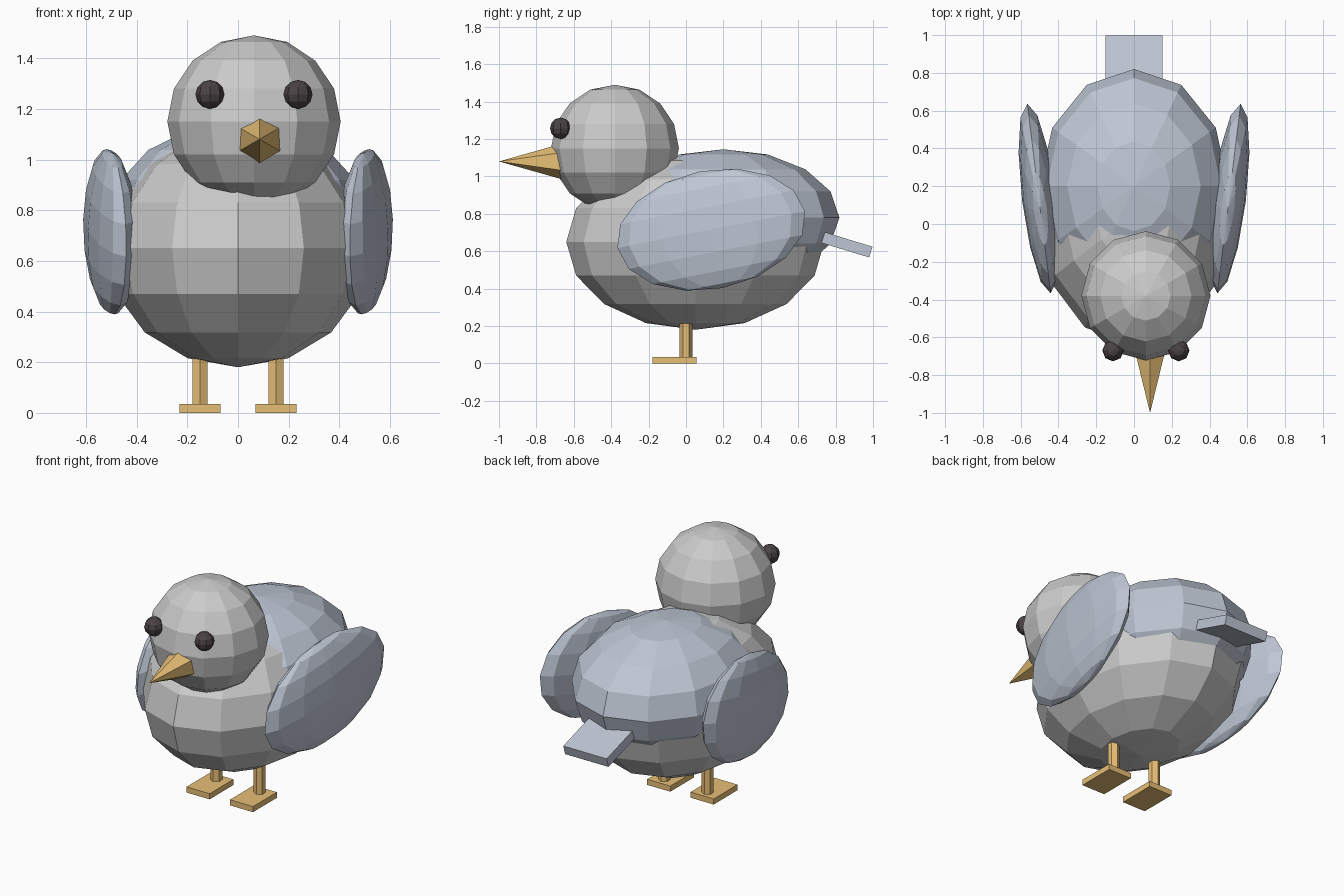
import bpy, bmesh
from math import radians
from mathutils import Matrix, Euler, Vector

if "Cube" in bpy.data.objects:
    bpy.data.objects.remove(bpy.data.objects["Cube"])


def material(name, rgb):
    m = bpy.data.materials.new(name)
    m.diffuse_color = (*rgb, 1)
    m.use_nodes = True
    m.node_tree.nodes["Principled BSDF"].inputs["Base Color"].default_value = m.diffuse_color
    return m


FEATHER = material("blue_grey", (0.52, 0.57, 0.66))
ORANGE = material("orange", (0.80, 0.52, 0.18))
DARK = material("dark", (0.07, 0.055, 0.06))


def finish(bm, name, mat):
    bmesh.ops.remove_doubles(bm, verts=bm.verts, dist=1e-5)
    bmesh.ops.recalc_face_normals(bm, faces=bm.faces)
    mesh = bpy.data.meshes.new(name)
    bm.to_mesh(mesh)
    bm.free()
    if mat:
        mesh.materials.append(mat)
    ob = bpy.data.objects.new(name, mesh)
    bpy.context.collection.objects.link(ob)
    return ob


def place(loc, scale=(1, 1, 1), rot=(0, 0, 0)):
    return Matrix.LocRotScale(Vector(loc), Euler([radians(a) for a in rot]), Vector(scale))


def ball(name, loc, radii, mat=None, rot=(0, 0, 0), seg=12, rings=8):
    bm = bmesh.new()
    bmesh.ops.create_uvsphere(bm, u_segments=seg, v_segments=rings, radius=1,
                              matrix=place(loc, radii, rot))
    return finish(bm, name, mat)


def box(name, loc, size, mat, rot=(0, 0, 0)):
    bm = bmesh.new()
    bmesh.ops.create_cube(bm, size=1, matrix=place(loc, size, rot))
    return finish(bm, name, mat)


def cone(name, loc, r1, r2, depth, mat, rot=(0, 0, 0)):
    bm = bmesh.new()
    bmesh.ops.create_cone(bm, cap_ends=True, segments=6, radius1=r1, radius2=r2,
                          depth=depth, matrix=place(loc, rot=rot))
    return finish(bm, name, mat)


# Body, feathered back and the slightly off-centre head
ball("body", (0, 0.05, 0.65), (0.52, 0.69, 0.47))
ball("back_feathers", (0, 0.20, 0.78), (0.50, 0.62, 0.365), FEATHER)
ball("head", (0.063, -0.38, 1.15), (0.342, 0.342, 0.34))

# Beak and tail
cone("beak", (0.085, -0.83, 1.08), 0.096, 0, 0.34, ORANGE, (90, 0, 0))
box("tail", (0, 0.816, 0.648), (0.30, 0.36, 0.06), FEATHER, (-17, 0, 0))

# Paired parts
for side, label in ((1, "left"), (-1, "right")):
    ball(label + "_eye", (0.063 + side * 0.174, -0.67, 1.257), (0.057,) * 3, DARK,
         seg=8, rings=6)
    ball(label + "_wing", (side * 0.503, 0.135, 0.715), (0.09, 0.515, 0.318), FEATHER,
         (11, 0, -side * 7))
    cone(label + "_leg", (side * 0.15, 0, 0.14), 0.034, 0.034, 0.24, ORANGE)
    box(label + "_foot", (side * 0.15, -0.0625, 0.0175), (0.16, 0.235, 0.035), ORANGE)
